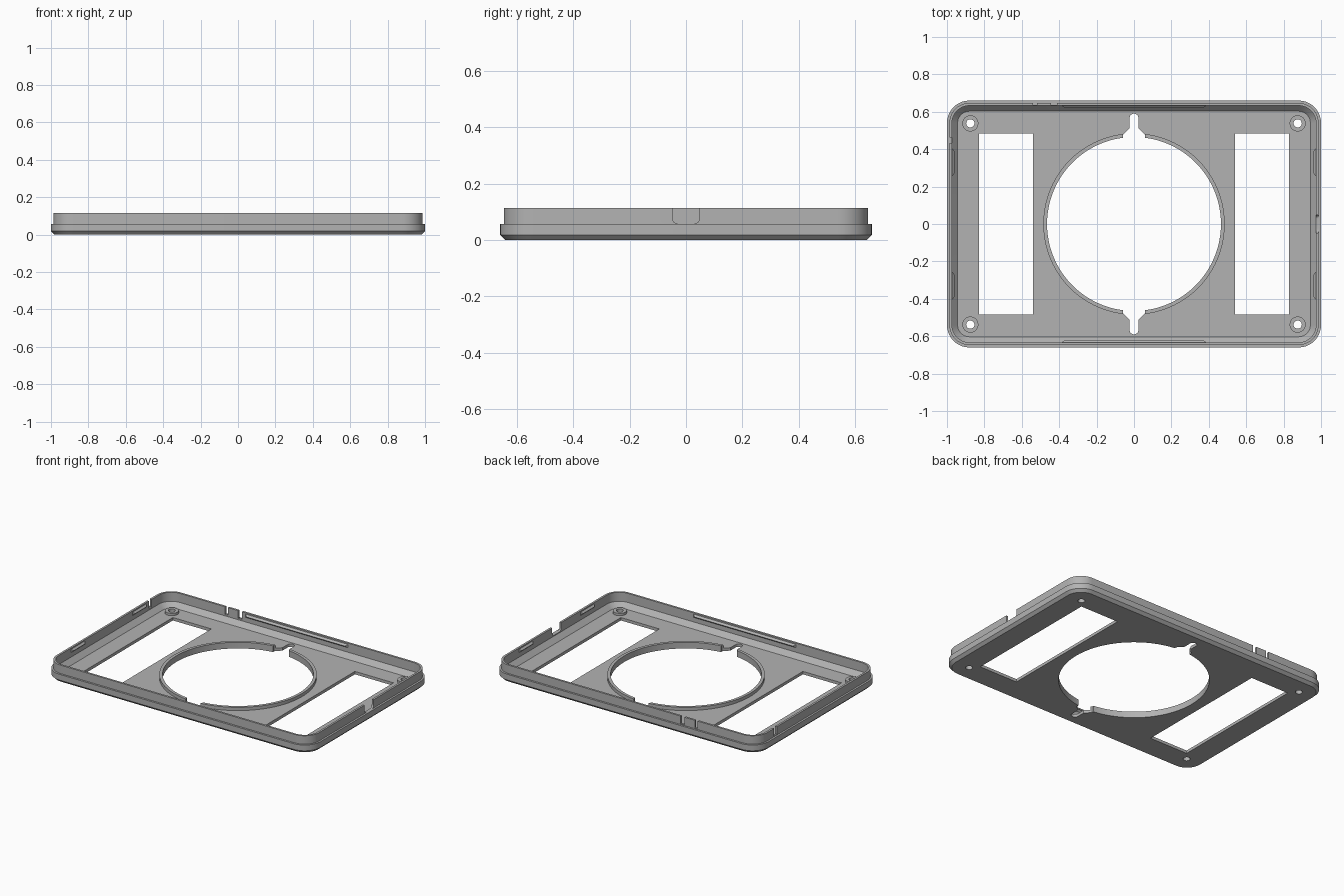
import bpy, bmesh, math
from mathutils import Vector

cube = bpy.data.objects.get("Cube")
if cube:
    bpy.data.objects.remove(cube, do_unlink=True)

HALF_X, HALF_Y, RADIUS = 1.0, 0.66, 0.12
FLOOR, LIP, TOP, WALL = 0.02, 0.057, 0.114, 0.027

grey = bpy.data.materials.new("plain grey")
grey.use_nodes = True
grey.diffuse_color = (0.45, 0.45, 0.45, 1)
grey.node_tree.nodes["Principled BSDF"].inputs["Base Color"].default_value = (0.45, 0.45, 0.45, 1)


def finish(name, bm):
    bmesh.ops.recalc_face_normals(bm, faces=bm.faces)
    mesh = bpy.data.meshes.new(name)
    bm.to_mesh(mesh)
    bm.free()
    mesh.materials.append(grey)
    obj = bpy.data.objects.new(name, mesh)
    bpy.context.collection.objects.link(obj)
    return obj


def rounded_rect(hx, hy, r, steps=10):
    """Outline of a rounded rectangle, counter-clockwise."""
    pts = []
    for q, (sx, sy) in enumerate(((1, 1), (-1, 1), (-1, -1), (1, -1))):
        for i in range(steps + 1):
            a = math.pi / 2 * (q + i / steps)
            pts.append((sx * (hx - r) + r * math.cos(a), sy * (hy - r) + r * math.sin(a)))
    return pts


def circle(r, cx=0, cy=0, n=96):
    return [(cx + r * math.cos(2 * math.pi * i / n), cy + r * math.sin(2 * math.pi * i / n))
            for i in range(n)]


def loft(name, sections, capped=True):
    """Skin a list of (outline, z); uncapped lofts close back on themselves."""
    bm = bmesh.new()
    rings = [[bm.verts.new((x, y, z)) for x, y in outline] for outline, z in sections]
    pairs = list(zip(rings, rings[1:]))
    if capped:
        bm.faces.new(rings[0])
        bm.faces.new(rings[-1])
    else:
        pairs.append((rings[-1], rings[0]))
    for a, b in pairs:
        for i in range(len(a)):
            j = (i + 1) % len(a)
            bm.faces.new((a[i], a[j], b[j], b[i]))
    return finish(name, bm)


def prism(outline, z0=-0.1, z1=0.3):
    obj = loft("cutter", [(outline, z0), (outline, z1)])
    obj.hide_render = True
    return obj


def cut(obj, cutter, keep=False):
    mod = obj.modifiers.new("cut", "BOOLEAN")
    mod.operation, mod.solver, mod.object = "DIFFERENCE", "EXACT", cutter
    with bpy.context.temp_override(object=obj, active_object=obj):
        bpy.ops.object.modifier_apply(modifier=mod.name)
    if not keep:
        bpy.data.objects.remove(cutter, do_unlink=True)


def box(cx, cy, hx, hy):
    return [(cx - hx, cy - hy), (cx + hx, cy - hy), (cx + hx, cy + hy), (cx - hx, cy + hy)]


# Tray: chamfered base, stepped outer lip, thin wall, sloped inside edge, floor
profile = [(0.018, 0), (0, 0.018), (0, LIP), (0.013, LIP), (0.013, TOP),
           (WALL, TOP), (WALL, 0.052), (0.057, FLOOR)]
tray = loft("tray", [(rounded_rect(HALF_X - d, HALF_Y - d, RADIUS - d), z) for d, z in profile])

# Raised rim around the round opening
rim = loft("opening_rim", [(circle(0.485), 0.01), (circle(0.485), 0.042),
                           (circle(0.465), 0.042), (circle(0.465), 0.01)], capped=False)

# Round opening and the two side windows
cut(tray, prism(circle(0.465)))
for s in (-1, 1):
    cut(tray, prism(box(s * 0.685, 0, 0.145, 0.485)))

# Flared key slots at front and back of the opening
for s in (-1, 1):
    half = [(0.06, 0.40), (0.06, 0.475), (0.024, 0.512), (0.024, 0.566)]
    tip = [(0.024 * math.cos(a), 0.566 + 0.024 * math.sin(a))
           for a in (math.pi * i / 12 for i in range(1, 12))]
    key = half + tip + [(-x, y) for x, y in reversed(half)]
    cutter = prism([(x, s * y) for x, y in key])
    cut(rim, cutter, keep=True)
    cut(tray, cutter)

# Screw holes with low bosses in the corners
for sx, side in ((-1, "right"), (1, "left")):
    for sy, end in ((-1, "front"), (1, "back")):
        c = (sx * 0.875, sy * 0.538)
        cut(tray, prism(circle(0.022, *c, 32)))
        inner, outer = circle(0.022, *c, 32), circle(0.043, *c, 32)
        loft(f"screw_boss_{end}_{side}", [(outer, 0.01), (outer, 0.036),
                                          (inner, 0.036), (inner, 0.01)], capped=False)

# Thin slots in the back wall and the right wall
for x, w in ((-0.53, 0.011), (-0.428, 0.015)):
    cut(tray, prism(box(x, 0.64, w, 0.05), z0=0.062))
cut(tray, prism(box(-0.98, 0.447, 0.05, 0.015), z0=0.062))

# Port notch with rounded lower corners in the left wall
bm = bmesh.new()
port = [(y, z + 0.127) for y, z in rounded_rect(0.048, 0.07, 0.02, 6)]
ends = [[bm.verts.new((x, y, z)) for y, z in port] for x in (0.93, 1.05)]
for ring in ends:
    bm.faces.new(ring)
for i in range(len(port)):
    bm.faces.new((ends[0][i - 1], ends[0][i], ends[1][i], ends[1][i - 1]))
notch = finish("port_cutter", bm)
notch.hide_render = True
cut(tray, notch)


# Snap ridges on the inside of the walls, tapered at both ends
def ridge(name, centre, along, inward, half):
    bm = bmesh.new()
    centre, along, inward = Vector(centre), Vector(along), Vector(inward)
    for s in (-1, 1):
        for z in (0.08, 0.108):
            bm.verts.new(centre + along * s * half - inward * 0.003 + Vector((0, 0, z)))
        bm.verts.new(centre + along * s * (half - 0.02) + inward * 0.012 + Vector((0, 0, 0.094)))
    bmesh.ops.convex_hull(bm, input=bm.verts)
    finish(name, bm)


for s, end, side in ((-1, "front", "right"), (1, "back", "left")):
    ridge(f"snap_ridge_{end}", (0, s * (HALF_Y - WALL), 0), (1, 0, 0), (0, -s, 0), 0.39)
    for t, at in ((-1, "front"), (1, "back")):
        ridge(f"snap_ridge_{side}_{at}", (s * (HALF_X - WALL), t * 0.33, 0),
              (0, 1, 0), (-s, 0, 0), 0.08)

# Smooth the round corners and keep edges crisp
bpy.ops.object.select_all(action="DESELECT")
for obj in bpy.context.collection.objects:
    if obj.type == "MESH" and grey.name in obj.data.materials:
        obj.select_set(True)
        bpy.context.view_layer.objects.active = obj
bpy.ops.object.shade_smooth_by_angle(angle=math.radians(30))
